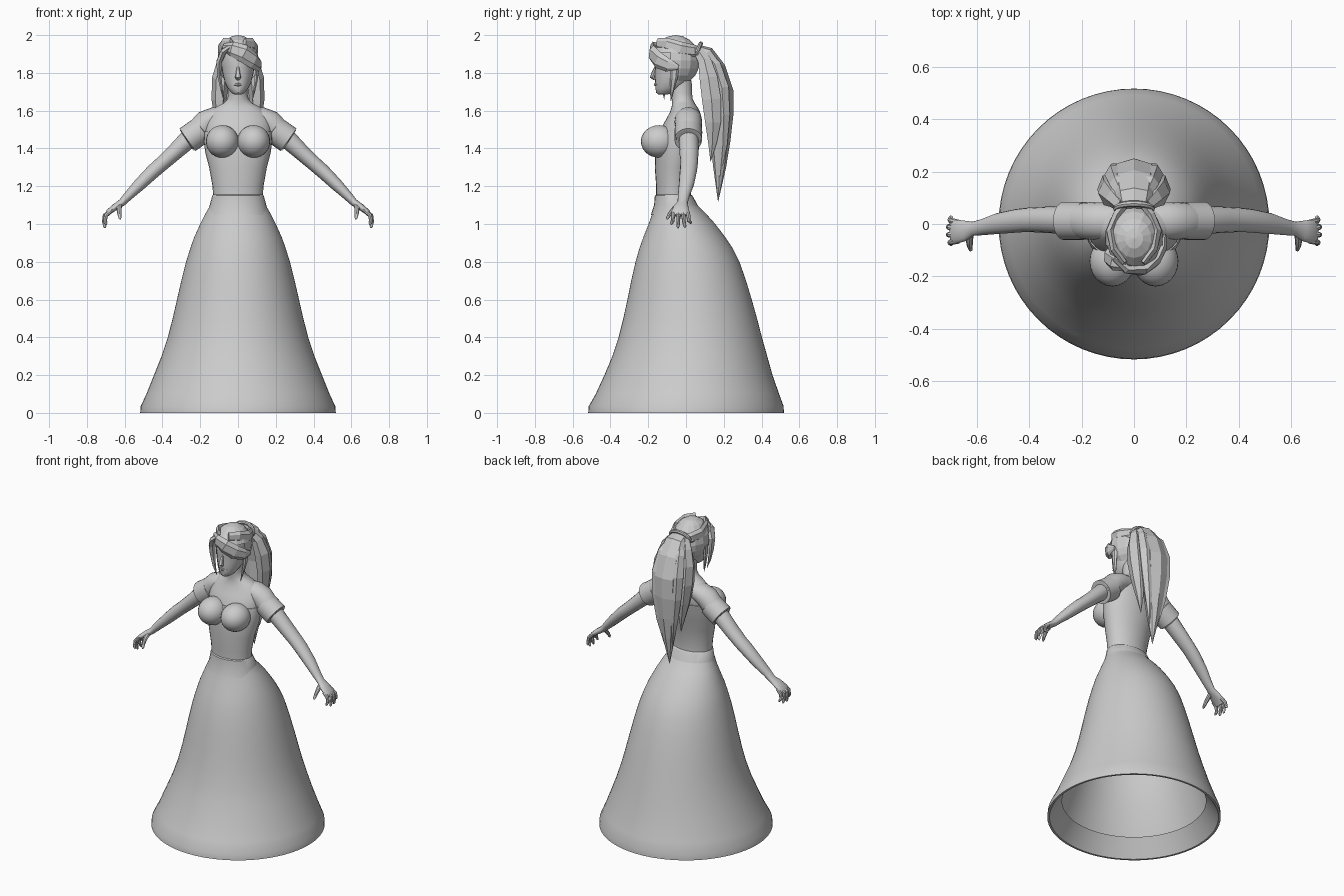
import bpy, bmesh, math
from mathutils import Vector, Matrix


def finish(name, bm, smooth=True, angle=40, mirror=False):
    bmesh.ops.recalc_face_normals(bm, faces=bm.faces)
    me = bpy.data.meshes.new(name)
    bm.to_mesh(me)
    bm.free()
    ob = bpy.data.objects.new(name, me)
    bpy.context.collection.objects.link(ob)
    if smooth:
        me.shade_smooth()
        me.set_sharp_from_angle(angle=math.radians(angle))
    if mirror:
        ob.modifiers.new("mirror", 'MIRROR').use_mirror_merge = False
    return ob


def skin(bm, rings, caps):
    for a, b in zip(rings, rings[1:]):
        n = len(a)
        for i in range(n):
            bm.faces.new((a[i], a[(i + 1) % n], b[(i + 1) % n], b[i]))
    if caps:
        bm.faces.new(rings[0])
        bm.faces.new(rings[-1])


def loft(name, rows, n=32, caps=False, **kw):
    """Stack of horizontal ellipses: rows of (z, front y, back y, half width)."""
    bm = bmesh.new()
    rings = []
    for z, f, b, w in rows:
        rings.append([bm.verts.new((w * math.cos(t), (f + b) / 2 + (b - f) / 2 * math.sin(t), z))
                      for t in (2 * math.pi * i / n for i in range(n))])
    skin(bm, rings, caps)
    return finish(name, bm, **kw)


def tube(name, path, ref, n=12, **kw):
    """Elliptical tube along a path: rows of (x, y, z, radius along ref, other radius)."""
    bm = bmesh.new()
    pts = [Vector(p[:3]) for p in path]
    rings = []
    for i, p in enumerate(path):
        t = (pts[min(i + 1, len(pts) - 1)] - pts[max(i - 1, 0)]).normalized()
        r = Vector(ref)
        u = (r - t * r.dot(t)).normalized()
        v = t.cross(u)
        rings.append([bm.verts.new(pts[i] + u * p[3] * math.cos(a) + v * p[4] * math.sin(a))
                      for a in (2 * math.pi * k / n for k in range(n))])
    skin(bm, rings, True)
    return finish(name, bm, **kw)


# Skirt: turned-in hem, then flaring bell up to the waist
loft("skirt", [
    (0.11, -.43, .43, .43), (0.0, -.505, .505, .505), (0.0, -.518, .518, .518),
    (0.035, -.515, .517, .515), (0.1, -.478, .493, .485), (0.2, -.432, .458, .445),
    (0.3, -.39, .43, .405), (0.4, -.357, .402, .372), (0.5, -.332, .376, .346),
    (0.6, -.31, .348, .323), (0.7, -.29, .318, .3), (0.8, -.267, .283, .275),
    (0.87, -.247, .248, .253), (0.93, -.226, .208, .232), (1.0, -.198, .155, .2),
    (1.05, -.18, .11, .175), (1.1, -.163, .06, .147), (1.15, -.15, .025, .128)], n=64)

# Bodice with flared lower edge
loft("bodice", [
    (1.048, -.186, .085, .165), (1.10, -.169, .062, .15), (1.15, -.165, .034, .136),
    (1.155, -.158, .026, .132), (1.2, -.158, .026, .135), (1.3, -.165, .042, .153),
    (1.38, -.162, .064, .174), (1.45, -.158, .08, .181), (1.49, -.142, .088, .181),
    (1.49, -.136, .082, .176)], n=28, angle=25)

# Upper chest, shoulders and neck
loft("chest_and_neck", [
    (1.42, -.15, .07, .17), (1.50, -.135, .083, .176), (1.55, -.108, .085, .172),
    (1.59, -.086, .075, .15), (1.62, -.076, .06, .115), (1.64, -.074, .046, .075),
    (1.66, -.075, .036, .056), (1.69, -.078, .032, .05), (1.76, -.09, .03, .05)], n=32)

# Bust cups
bm = bmesh.new()
bmesh.ops.create_uvsphere(bm, u_segments=24, v_segments=14, radius=1,
                          matrix=Matrix.Translation((.083, -.142, 1.437)) @ Matrix.Diagonal((.087, .097, .086, 1)))
finish("bust", bm, mirror=True)

# Head and nose
loft("head", [
    (1.685, -.145, -.1, .018), (1.695, -.158, -.06, .036), (1.72, -.162, -.02, .055),
    (1.75, -.163, .01, .07), (1.79, -.165, .025, .08), (1.83, -.164, .04, .087),
    (1.88, -.172, .05, .095), (1.93, -.16, .04, .09), (1.97, -.12, 0, .06)], n=24, caps=True)
tube("nose", [(0, -.16, 1.835, .006, .006), (0, -.17, 1.8, .011, .012),
              (0, -.178, 1.777, .016, .013), (0, -.165, 1.765, .01, .006)], (1, 0, 0), n=8)
tube("lips", [(-.026, -.152, 1.738, .004, .004), (0, -.164, 1.738, .009, .007),
              (.026, -.152, 1.738, .004, .004)], (0, 0, 1), n=6)

# Arms, sleeves and cuffs
tube("shoulder_sleeve", [
    (.06, .01, 1.57, .06, .05), (.12, .012, 1.562, .07, .058),
    (.165, .012, 1.54, .072, .066), (.205, .012, 1.495, .068, .068),
    (.24, .012, 1.465, .064, .064)], (0, 1, 0), n=20, mirror=True)
tube("sleeve_cuff", [
    (.185, .012, 1.504, .06, .06), (.19, .012, 1.5, .073, .073), (.268, .012, 1.446, .073, .073),
    (.272, .012, 1.443, .066, .066), (.262, .012, 1.45, .05, .05)],
    (0, 1, 0), n=24, mirror=True, angle=30)
tube("arm", [
    (.2, .012, 1.5, .05, .05), (.27, .014, 1.442, .052, .05), (.34, .016, 1.376, .05, .043),
    (.41, .016, 1.313, .046, .039), (.45, .012, 1.278, .045, .038), (.52, .002, 1.21, .04, .033),
    (.58, -.012, 1.15, .031, .025), (.615, -.018, 1.113, .027, .02),
    (.65, -.026, 1.09, .04, .018), (.685, -.03, 1.063, .047, .015),
    (.697, -.03, 1.045, .042, .01)], (0, 1, 0), n=16, mirror=True)

# Fingers and thumb
for i, (y0, y1, z) in enumerate([(-.065, -.077, .995), (-.04, -.042, .978),
                                 (-.017, -.006, .98), (.006, .026, 1.0)]):
    x = .7 + (.006 if i in (1, 2) else 0)
    tube("finger_%d" % (i + 1), [
        (.672, y0, 1.07, .011, .011), (x, (2 * y0 + y1) / 3, 1.045, .011, .011),
        (x + .004, (y0 + y1) / 2, 1.015, .010, .010), (x - .001, y1, z + .008, .008, .008),
        (x - .004, y1, z, .003, .003)], (0, 1, 0), n=8, mirror=True)
tube("thumb", [
    (.625, -.025, 1.105, .014, .014), (.63, -.062, 1.082, .014, .013),
    (.628, -.085, 1.055, .011, .011), (.625, -.098, 1.032, .008, .008),
    (.624, -.101, 1.024, .003, .003)], (1, 0, 0), n=8, mirror=True)

# Faceted hair cap, opened over the face
bm = bmesh.new()
bmesh.ops.create_uvsphere(bm, u_segments=14, v_segments=10, radius=1,
                          matrix=Matrix.Translation((0, -.055, 1.865)) @ Matrix.Diagonal((.112, .128, .135, 1)))
face = [f for f in bm.faces if f.calc_center_median().z < 1.89
        and f.calc_center_median().y < -.09 or f.calc_center_median().z < 1.75]
bmesh.ops.delete(bm, geom=face, context='FACES')
finish("hair_cap", bm, smooth=False)

# Swept fringe and face-framing locks
tube("fringe_right", [
    (-.075, -.13, 1.935, .02, .012), (-.03, -.172, 1.927, .04, .018),
    (.03, -.178, 1.903, .048, .02), (.08, -.145, 1.866, .045, .02),
    (.112, -.095, 1.84, .035, .014), (.118, -.04, 1.83, .012, .006)],
    (0, 0, 1), n=6, smooth=False)
tube("fringe_left", [
    (-.03, -.16, 1.945, .02, .012), (-.075, -.145, 1.915, .035, .018),
    (-.1, -.125, 1.86, .034, .016), (-.1, -.12, 1.79, .024, .012),
    (-.088, -.12, 1.72, .012, .008), (-.072, -.115, 1.66, .001, .001)],
    (0, 1, 0), n=6, smooth=False)
tube("side_lock", [
    (.1, -.06, 1.84, .025, .012), (.097, -.065, 1.77, .02, .01),
    (.085, -.075, 1.7, .01, .006), (.075, -.08, 1.65, .001, .001)],
    (0, 1, 0), n=6, smooth=False, mirror=True)
tube("swept_hair", [
    (.035, -.15, 1.955, .03, .012), (.075, -.1, 1.95, .035, .015),
    (.09, -.03, 1.925, .04, .018), (.065, .035, 1.915, .036, .018),
    (.035, .075, 1.915, .025, .015)], (0, 0, 1), n=6, smooth=False, mirror=True)

# Hair tie
bm = bmesh.new()
ring = [[bm.verts.new((
    (.068 + .012 * math.cos(b)) * math.cos(a),
    .078 + .012 * math.sin(b) + .1 * (abs(math.sin(a)) - 1) * .2,
    1.912 + (.042 + .012 * math.cos(b)) * math.sin(a)))
    for b in (math.tau * j / 8 for j in range(8))] for a in (math.tau * i / 20 for i in range(20))]
skin(bm, ring + [ring[0]], False)
finish("hair_tie", bm)

# Ponytail: long middle lock, and mirrored outer locks
tube("ponytail_middle", [
    (0, .06, 1.915, .06, .035), (0, .105, 1.9, .075, .045), (0, .15, 1.82, .09, .06),
    (0, .183, 1.7, .095, .068), (0, .185, 1.58, .088, .066), (0, .182, 1.44, .068, .053),
    (0, .178, 1.3, .042, .034), (0, .17, 1.12, .001, .001)], (1, 0, 0), n=8, smooth=False)
tube("ponytail_side", [
    (.04, .07, 1.91, .03, .03), (.07, .1, 1.86, .04, .04), (.093, .12, 1.77, .045, .055),
    (.1, .135, 1.66, .04, .058), (.09, .143, 1.54, .033, .048), (.072, .14, 1.43, .018, .026),
    (.055, .13, 1.33, .001, .001)], (1, 0, 0), n=6, smooth=False, mirror=True)
tube("ponytail_outer", [
    (.03, .1, 1.91, .03, .02), (.055, .155, 1.84, .04, .035), (.068, .19, 1.72, .045, .042),
    (.065, .2, 1.58, .04, .037), (.05, .195, 1.42, .026, .027),
    (.03, .18, 1.24, .001, .001)], (1, 0, 0), n=6, smooth=False, mirror=True)
